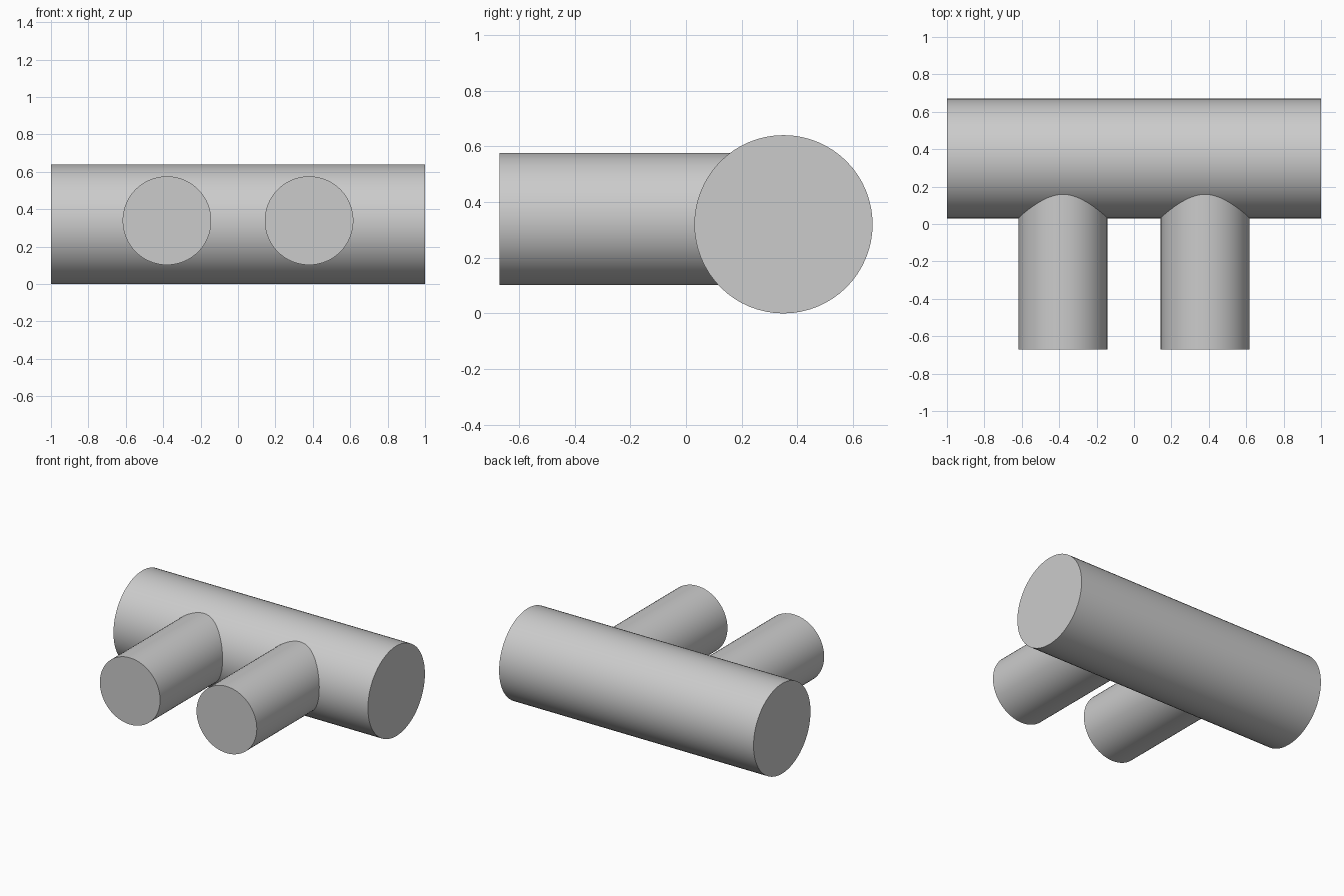
import bpy
import math

cube = bpy.data.objects.get("Cube")
if cube:
    bpy.data.objects.remove(cube, do_unlink=True)

# Single plain grey
GREY = (0.6, 0.6, 0.6, 1.0)
grey = bpy.data.materials.new("plain_grey")
grey.use_nodes = True
grey.diffuse_color = GREY
grey.node_tree.nodes["Principled BSDF"].inputs["Base Color"].default_value = GREY


def rod(name, radius, length, location, rotation):
    """Capped round bar with smooth sides and sharp rims."""
    bpy.ops.mesh.primitive_cylinder_add(
        vertices=64, radius=radius, depth=length,
        location=location, rotation=rotation)
    obj = bpy.context.object
    obj.name = name
    obj.data.materials.append(grey)
    bpy.ops.object.shade_smooth_by_angle(angle=math.radians(30))
    return obj


# Main bar across the back
main_y, main_radius = 0.35, 0.32
rod("main_bar", main_radius, 2.0, (0, main_y, main_radius), (0, math.pi / 2, 0))

# Two branches reaching forward from the core of the main bar
front_y = -0.67
for side, sign in (("left", 1), ("right", -1)):
    rod(side + "_branch", 0.237, main_y - front_y,
        (sign * 0.38, (main_y + front_y) / 2, 0.339), (math.pi / 2, 0, 0))
